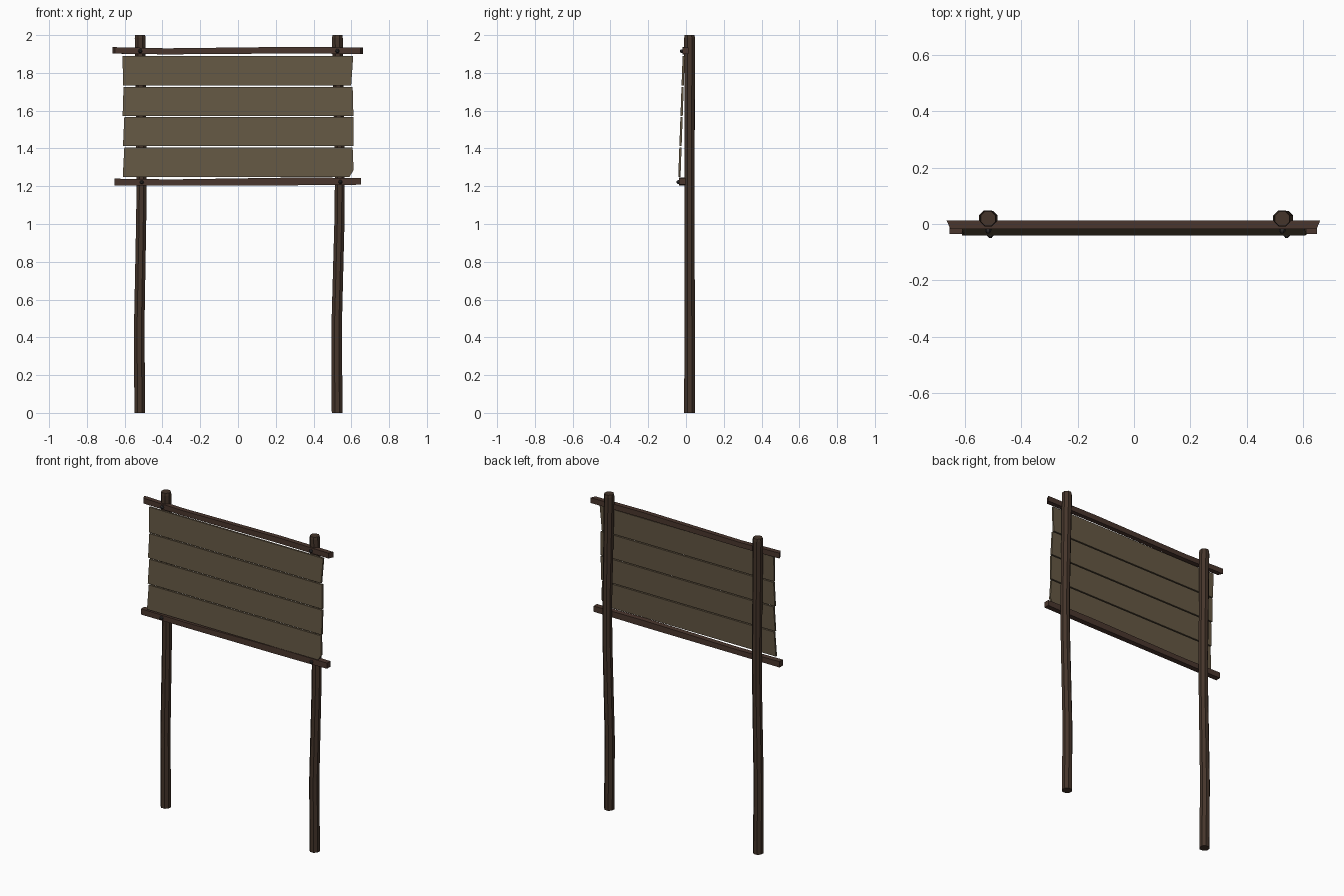
import bpy, bmesh, math
from mathutils import Vector

if "Cube" in bpy.data.objects:
    bpy.data.objects.remove(bpy.data.objects["Cube"])


def material(name, rgb):
    m = bpy.data.materials.new(name)
    m.diffuse_color = (*rgb, 1)
    m.use_nodes = True
    m.node_tree.nodes["Principled BSDF"].inputs["Base Color"].default_value = m.diffuse_color
    return m


POST = material("dark_wood", (0.060, 0.036, 0.024))
RAIL = material("brown_wood", (0.068, 0.037, 0.027))
PLANK = material("weathered_wood", (0.130, 0.098, 0.058))
IRON = material("iron", (0.03, 0.028, 0.028))


def loft(name, rings, mat):
    """Skin a list of equal-length point rings and cap both ends."""
    bm = bmesh.new()
    vs = [[bm.verts.new(p) for p in r] for r in rings]
    n = len(rings[0])
    for a, b in zip(vs, vs[1:]):
        for i in range(n):
            j = (i + 1) % n
            bm.faces.new((a[i], a[j], b[j], b[i]))
    bm.faces.new(vs[0])
    bm.faces.new(vs[-1])
    bmesh.ops.recalc_face_normals(bm, faces=bm.faces)
    me = bpy.data.meshes.new(name)
    bm.to_mesh(me)
    bm.free()
    me.materials.append(mat)
    ob = bpy.data.objects.new(name, me)
    bpy.context.collection.objects.link(ob)
    return ob


def post(name, path):
    # rough eight-sided pole; path = (z, x, radius)
    rings = []
    for z, x, r in path:
        rings.append([(x + r * math.cos(math.radians(22.5 + 45 * i)),
                       0.019 + r * math.sin(math.radians(22.5 + 45 * i)), z)
                      for i in range(8)])
    loft(name, rings, POST)


post("left_post", [(0, -0.520, 0.031), (0.45, -0.523, 0.030), (1.05, -0.512, 0.029),
                   (1.30, -0.511, 0.029), (1.985, -0.518, 0.031), (2.0, -0.518, 0.028)])
post("right_post", [(0, 0.525, 0.031), (0.45, 0.522, 0.030), (1.05, 0.538, 0.029),
                    (1.30, 0.539, 0.028), (1.985, 0.526, 0.031), (2.0, 0.526, 0.028)])


def rail(name, y0, y1, path):
    # squared batten; path = (front x, back x, z bottom, z top)
    loft(name, [[(xf, y0, a), (xb, y1, a), (xb, y1, b), (xf, y0, b)]
                for xf, xb, a, b in path], RAIL)


rail("top_rail", -0.018, 0.012,
     [(-0.652, -0.665, 1.902, 1.936), (-0.38, -0.38, 1.898, 1.930),
      (0.30, 0.30, 1.903, 1.938), (0.648, 0.661, 1.900, 1.934)])
rail("bottom_rail", -0.036, -0.002,
     [(-0.655, -0.655, 1.203, 1.240), (-0.35, -0.35, 1.204, 1.236),
      (0.30, 0.30, 1.205, 1.246), (0.650, 0.650, 1.208, 1.244)])


def front_y(z):
    # the sign board leans forward toward the bottom
    return -0.041 + (z - 1.25) * 0.036


def plank(name, outline, t=0.012):
    loft(name, [[(x, front_y(z) + d, z) for x, z in outline] for d in (0, t)], PLANK)


# four sign boards with uneven ends, the lowest chipped at one corner
plank("plank_1", [(-0.609, 1.732), (0.599, 1.732), (0.610, 1.890), (-0.611, 1.890)])
plank("plank_2", [(-0.611, 1.573), (0.611, 1.573), (0.607, 1.725), (-0.606, 1.725)])
plank("plank_3", [(-0.609, 1.412), (0.611, 1.412), (0.612, 1.566), (-0.602, 1.566)])
plank("plank_4", [(-0.610, 1.250), (0.590, 1.250), (0.612, 1.285), (0.607, 1.405),
                  (-0.602, 1.405)])


def nail(name, x, z, y):
    # six-sided domed head with a short shank into the post
    prof = [(0.012, 0.004), (y + 0.004, 0.004), (y + 0.004, 0.012), (y - 0.006, 0.011),
            (y - 0.013, 0.005)]
    loft(name, [[(x + r * math.cos(i * math.pi / 3), yy, z + r * math.sin(i * math.pi / 3))
                 for i in range(6)] for yy, r in prof], IRON)


nail("top_left_nail", -0.518, 1.915, -0.020)
nail("top_right_nail", 0.526, 1.915, -0.020)
nail("bottom_left_nail", -0.510, 1.221, -0.036)
nail("bottom_right_nail", 0.542, 1.223, -0.036)
